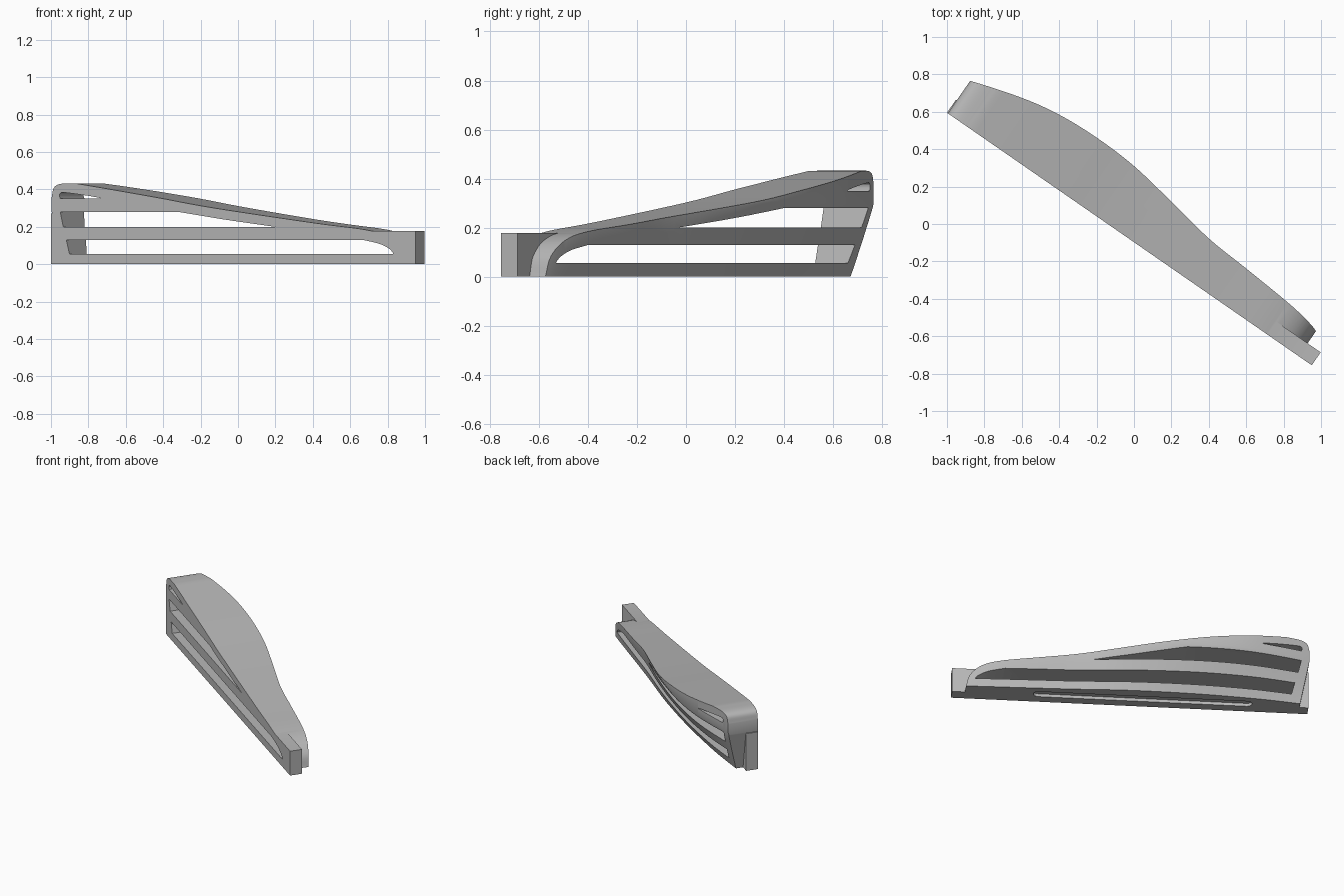
import bpy, bmesh, math
from mathutils import Matrix, Vector

cube = bpy.data.objects.get("Cube")
if cube:
    bpy.data.objects.remove(cube, do_unlink=True)

grey = bpy.data.materials.new("plain grey")
grey.use_nodes = True
colour = (0.48, 0.48, 0.48, 1)
grey.diffuse_color = colour
grey.node_tree.nodes["Principled BSDF"].inputs["Base Color"].default_value = colour


def spline(points, steps=6):
    """Catmull-Rom curve through points of any dimension."""
    p = [Vector(q) for q in points]
    p = [2 * p[0] - p[1]] + p + [2 * p[-1] - p[-2]]
    out = []
    for a, b, c, d in zip(p, p[1:], p[2:], p[3:]):
        for i in range(steps):
            u = i / steps
            out.append(0.5 * (2 * b + (c - a) * u + (2 * a - 5 * b + 4 * c - d) * u ** 2
                              + (3 * b - a - 3 * c + d) * u ** 3))
    return out + [p[-2]]


def make_object(name, bm):
    bmesh.ops.recalc_face_normals(bm, faces=bm.faces)
    mesh = bpy.data.meshes.new(name)
    bm.to_mesh(mesh)
    bm.free()
    mesh.materials.append(grey)
    obj = bpy.data.objects.new(name, mesh)
    bpy.context.collection.objects.link(obj)
    return obj


def prism(name, outline, low, high, upright=False):
    """Extrude a side outline through the depth, or a plan outline upward."""
    bm = bmesh.new()
    place = (lambda a, b, c: (a, b, c)) if upright else (lambda a, b, c: (a, c, b))
    face = bm.faces.new([bm.verts.new(place(a, b, low)) for a, b in outline])
    new = bmesh.ops.extrude_face_region(bm, geom=[face])["geom"]
    verts = [v for v in new if isinstance(v, bmesh.types.BMVert)]
    bmesh.ops.translate(bm, vec=place(0, 0, high - low), verts=verts)
    return make_object(name, bm)


def combine(target, tool, operation):
    mod = target.modifiers.new(operation, "BOOLEAN")
    mod.operation = operation
    mod.solver = "EXACT"
    mod.object = tool
    bpy.context.view_layer.objects.active = target
    bpy.ops.object.modifier_apply(modifier=mod.name)
    bpy.data.objects.remove(tool, do_unlink=True)


# Side outline of the wedge: leaning end, rounded corner, sloping top, curled nose
corner = spline([(0.005, 0.36), (0.02, 0.41), (0.065, 0.43), (0.16, 0.432)], 5)
slope = spline([(0.16, 0.432), (0.34, 0.407), (0.7, 0.355), (1.05, 0.302), (1.7, 0.222),
                (2.04, 0.185), (2.18, 0.15), (2.26, 0.085), (2.287, 0)])
frame = prism("wedge_frame", [(0.06, 0), (0.005, 0.28)] + corner + slope[1:], 0, 0.6)

# Bulging back surface: (length, depth at the foot, depth at the top, top height)
stations = spline([(-0.1, 0.10, 0.165, 0.3), (0.006, 0.125, 0.211, 0.3), (0.283, 0.165, 0.293, 0.3),
                   (0.5, 0.185, 0.333, 0.3), (0.734, 0.2, 0.346, 0.3), (0.984, 0.207, 0.335, 0.3),
                   (1.257, 0.205, 0.292, 0.27), (1.535, 0.19, 0.244, 0.24),
                   (1.787, 0.18, 0.226, 0.21), (2.046, 0.172, 0.206, 0.18),
                   (2.179, 0.168, 0.19, 0.15), (2.282, 0.163, 0.17, 0.1), (2.4, 0.15, 0.15, 0.1)], 5)
bm = bmesh.new()
sections = []
for s, foot, top, h in stations:
    ring = [(-0.1, -0.05), (foot - (top - foot) * 0.05 / h, -0.05)]
    ring += [(foot + (top - foot) * k / 4, h * k / 4) for k in range(5)]
    ring += [(top, 0.6), (-0.1, 0.6)]
    sections.append([bm.verts.new((s, t, z)) for t, z in ring])
for one, two in zip(sections, sections[1:]):
    for k in range(len(one)):
        j = (k + 1) % len(one)
        bm.faces.new((one[k], one[j], two[j], two[k]))
bm.faces.new(sections[0])
bm.faces.new(sections[-1])
bmesh.ops.triangulate(bm, faces=bm.faces)
combine(frame, make_object("back_shape", bm), "INTERSECT")

# Flat front rail with a taller block at one end and a squared tab at the other
rail = [(0, 0), (2.372, 0), (2.372, 0.178), (0.09, 0.178), (0.09, 0.272), (0, 0.272)]
combine(frame, prism("front_rail", rail, 0, 0.084), "UNION")

# Three long windows through the depth
windows = [
    [(0.12, 0.055), (2.226, 0.055)]
    + spline([(2.222, 0.063), (2.2, 0.082), (2.14, 0.108), (2.03, 0.13)], 4) + [(0.1, 0.13)],
    [(0.08, 0.2), (1.46, 0.2)]
    + spline([(1.43, 0.203), (1.12, 0.24), (0.827, 0.28)], 4) + [(0.06, 0.28)],
    [(0.06, 0.35), (0.325, 0.35)]
    + spline([(0.32, 0.354), (0.24, 0.366), (0.09, 0.383), (0.06, 0.378), (0.055, 0.365)], 4),
]
for outline in windows:
    combine(frame, prism("window_cutter", outline, -0.1, 0.7), "DIFFERENCE")

# Shallow round-ended groove under the foot
radius = 0.033
groove = []
for centre, start in ((1.8, -90), (0.41, 90)):
    for k in range(9):
        a = math.radians(start + 22.5 * k)
        groove.append((centre + radius * math.cos(a), 0.1 + radius * math.sin(a)))
combine(frame, prism("groove_cutter", groove, -0.05, 0.022, True), "DIFFERENCE")

# Turn the finished part to its diagonal stance and smooth the curves
frame.data.transform(Matrix.Translation((-1, 0.595, 0)) @ Matrix.Rotation(-math.atan2(1.35, 1.95), 4, "Z"))
frame.data.update()
bpy.ops.object.select_all(action="DESELECT")
frame.select_set(True)
bpy.context.view_layer.objects.active = frame
bpy.ops.object.shade_smooth_by_angle(angle=math.radians(30))
